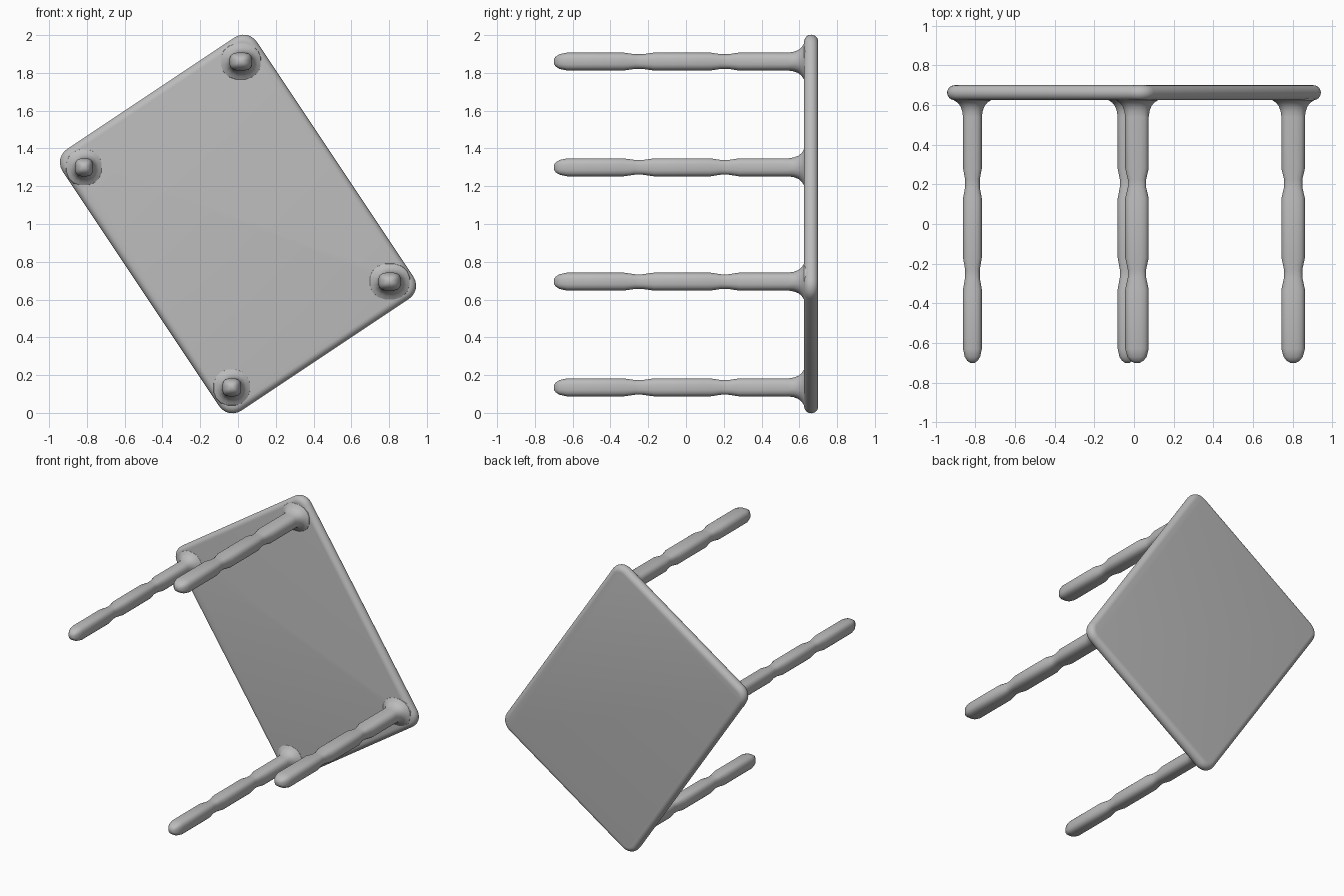
import bpy, bmesh, math

if "Cube" in bpy.data.objects:
    bpy.data.objects.remove(bpy.data.objects["Cube"])

TILT = math.radians(33.7)
C, S = math.cos(TILT), math.sin(TILT)

grey = bpy.data.materials.new("plain grey")
grey.diffuse_color = (0.5, 0.5, 0.5, 1)
grey.use_nodes = True
grey.node_tree.nodes["Principled BSDF"].inputs["Base Color"].default_value = grey.diffuse_color


def loft(name, rings):
    """Skin equal-length rings of points and close both ends."""
    bm = bmesh.new()
    loops = [[bm.verts.new(p) for p in ring] for ring in rings]
    n = len(loops[0])
    for a, b in zip(loops, loops[1:]):
        for i in range(n):
            j = (i + 1) % n
            bm.faces.new((a[i], a[j], b[j], b[i]))
    bm.faces.new(loops[0])
    bm.faces.new(loops[-1])
    bmesh.ops.recalc_face_normals(bm, faces=bm.faces)
    mesh = bpy.data.meshes.new(name)
    bm.to_mesh(mesh)
    bm.free()
    mesh.materials.append(grey)
    obj = bpy.data.objects.new(name, mesh)
    bpy.context.collection.objects.link(obj)
    bpy.ops.object.select_all(action='DESELECT')
    obj.select_set(True)
    bpy.context.view_layer.objects.active = obj
    bpy.ops.object.shade_smooth_by_angle(angle=math.radians(35))
    return obj


def top_ring(y, inset):
    """Tilted rounded rectangle at depth y, pulled in by inset."""
    r = 0.085 - inset
    pts = []
    for k, (sx, sy) in enumerate(((1, 1), (-1, 1), (-1, -1), (1, -1))):
        for i in range(7):
            a = math.radians(90 * k + 15 * i)
            u = sx * 0.533 + r * math.cos(a)
            v = sy * 0.747 + r * math.sin(a)
            pts.append((u * C - v * S, y, 1 + u * S + v * C))
    return pts


# Table top: slab with a rounded rim
R = 0.0375
rim = [math.radians(a) for a in range(-90, 91, 15)]
loft("table_top", [top_ring(0.6625 + R * math.sin(a), R * (1 - math.cos(a)))
                   for a in rim])

# Legs: y, width factor, height factor along the leg; rounded tip,
# two notches, and a flare into the top
PROFILE = [(-0.70, .25, .25), (-0.69, .55, .55), (-0.67, .82, .82),
           (-0.63, 1, 1), (-0.33, 1, 1), (-0.27, .78, .82), (-0.23, .78, .82),
           (-0.17, 1, 1), (0.13, 1, 1), (0.185, .78, .82), (0.225, .78, .82),
           (0.28, 1, 1), (0.54, 1, 1), (0.57, 1.1, 1.1), (0.595, 1.3, 1.3),
           (0.612, 1.6, 1.6), (0.624, 2.0, 2.0), (0.64, 2.1, 2.1)]


def leg_ring(cx, cz, w, y, fw, fh):
    """Rounded-square section that becomes round in the flare."""
    p = 2 / 3 if fw <= 1 else 0.9
    pts = []
    for i in range(16):
        a = math.radians(22.5 * i + 11.25)
        ca, sa = math.cos(a), math.sin(a)
        hw = w * fw if fw <= 1 else w + 0.047 * (fw - 1)
        pts.append((cx + hw * math.copysign(abs(ca) ** p, ca), y,
                    cz + 0.048 * fh * math.copysign(abs(sa) ** p, sa)))
    return pts


for name, cx, cz, w in (("upper_leg", 0.015, 1.86, 0.06),
                        ("left_leg", -0.815, 1.30, 0.048),
                        ("lower_leg", -0.033, 0.135, 0.05),
                        ("right_leg", 0.803, 0.695, 0.06)):
    loft(name, [leg_ring(cx, cz, w, *row) for row in PROFILE])
